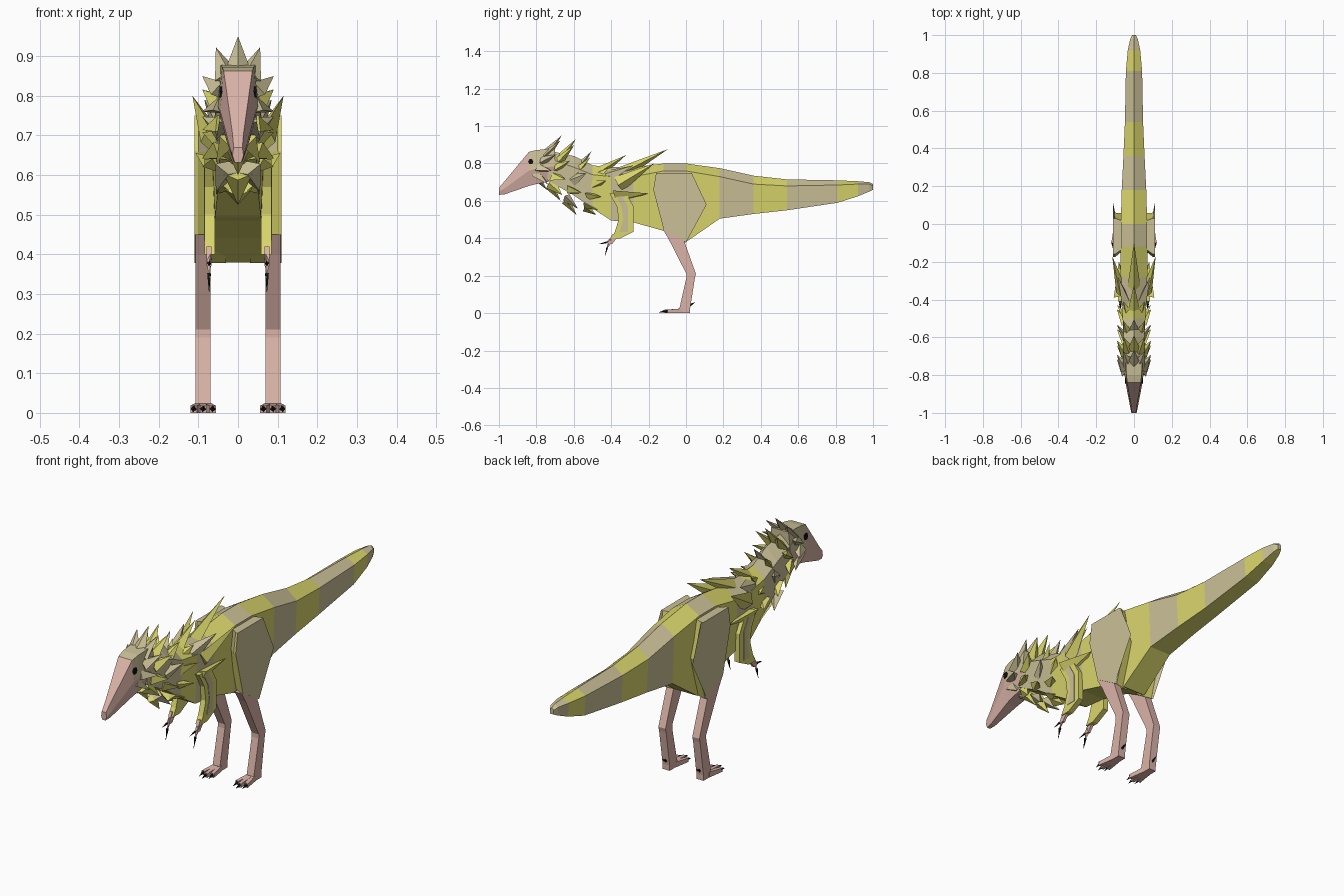
import bpy
import bmesh
import math
from mathutils import Vector

cube = bpy.data.objects.get("Cube")
if cube:
    bpy.data.objects.remove(cube)


def material(name, colour):
    mat = bpy.data.materials.new(name)
    mat.use_nodes = True
    mat.diffuse_color = (*colour, 1)
    mat.node_tree.nodes["Principled BSDF"].inputs["Base Color"].default_value = (*colour, 1)
    return mat


MATERIALS = [
    material("beige_plumage", (.60, .53, .31)),
    material("yellow_plumage", (.70, .67, .15)),
    material("pink_skin", (.70, .45, .39)),
    material("black_claw", (.005, .005, .005)),
]
BEIGE, YELLOW, PINK, BLACK = range(4)


def finish(name, bm, rule):
    """Turn a bmesh into a flat shaded object; rule is a colour or a function of a face."""
    bmesh.ops.recalc_face_normals(bm, faces=bm.faces)
    bm.normal_update()
    for face in bm.faces:
        face.material_index = rule(face) if callable(rule) else rule
    mesh = bpy.data.meshes.new(name)
    bm.to_mesh(mesh)
    bm.free()
    for mat in MATERIALS:
        mesh.materials.append(mat)
    obj = bpy.data.objects.new(name, mesh)
    bpy.context.collection.objects.link(obj)
    return obj


def loft(name, rings, rule):
    """Skin a list of equally long point rings and cap both ends."""
    bm = bmesh.new()
    loops = [[bm.verts.new(p) for p in ring] for ring in rings]
    for a, b in zip(loops, loops[1:]):
        for i in range(len(a)):
            j = (i + 1) % len(a)
            bm.faces.new((a[i], a[j], b[j], b[i]))
    bm.faces.new(loops[0])
    bm.faces.new(loops[-1])
    return finish(name, bm, rule)


def box_ring(x0, x1, y0, y1, z):
    return [(x0, y0, z), (x1, y0, z), (x1, y1, z), (x0, y1, z)]


def limb(name, side, x0, x1, sections, rule):
    """Square limb through (z, front y, back y) sections, on one side."""
    return loft(name, [box_ring(side * x0, side * x1, a, b, z) for z, a, b in sections], rule)


def spike(name, base, tip, width, depth, rule, sides=4):
    """Pointed pyramid from a base centre to a tip."""
    base, tip = Vector(base), Vector(tip)
    axis = (tip - base).normalized()
    across = axis.cross(Vector((base.x, 0, base.z - .7)))
    if across.length < .001:
        across = axis.cross(Vector((0, 0, 1)))
    across.normalize()
    up = axis.cross(across)
    bm = bmesh.new()
    ring = []
    for i in range(sides):
        t = math.tau * i / sides
        ring.append(bm.verts.new(base + across * width * math.cos(t) + up * depth * math.sin(t)))
    point = bm.verts.new(tip)
    for i in range(sides):
        bm.faces.new((ring[i], ring[(i + 1) % sides], point))
    bm.faces.new(ring)
    return finish(name, bm, rule)


# Body, neck and tail: y, top, shoulder edge, bottom, half width
BODY = [
    (-.74, .87, .83, .71, .05), (-.6, .84, .78, .63, .055),
    (-.5, .79, .74, .56, .06), (-.4, .78, .73, .495, .068),
    (-.28, .78, .73, .485, .072), (-.12, .80, .76, .44, .07),
    (0, .80, .76, .38, .07), (.18, .775, .73, .505, .065),
    (.36, .735, .69, .53, .056), (.54, .715, .68, .55, .048),
    (.81, .71, .685, .59, .043), (.92, .705, .69, .625, .033),
    (.98, .70, .69, .65, .02), (1, .69, .68, .66, .01),
]


def body_ring(y, top, edge, bottom, w):
    return [(0, y, top), (w, y, edge), (.85 * w, y, bottom), (-.85 * w, y, bottom), (-w, y, edge)]


def body_colour(face):
    y = face.calc_center_median().y
    if face.normal.z < -.6:
        return YELLOW
    bands = ((-.5, BEIGE), (-.4, YELLOW), (-.28, BEIGE), (-.12, YELLOW), (0, BEIGE),
             (.18, YELLOW), (.36, BEIGE), (.54, YELLOW), (.81, BEIGE), (.92, YELLOW))
    return next((c for limit, c in bands if y < limit), BEIGE)


loft("body_and_tail", [body_ring(*row) for row in BODY], body_colour)

# Head: y, top, bottom, top half width, cheek half width
HEAD = [(-1, .67, .632, .011, .014), (-.97, .705, .635, .014, .02),
        (-.84, .862, .68, .036, .045), (-.8, .872, .69, .04, .05), (-.7, .88, .71, .045, .055)]


def head_ring(y, top, bottom, a, b):
    mid = bottom + (top - bottom) * .45
    return [(-a, y, top), (a, y, top), (b, y, mid), (.6 * b, y, bottom), (-.6 * b, y, bottom), (-b, y, mid)]


def head_colour(face):
    c = face.calc_center_median()
    return BEIGE if c.y > -.83 and c.z > .77 else PINK


loft("head", [head_ring(*row) for row in HEAD], head_colour)

# Ruff rows: tip y, tip centre z, half height, base half height, leading colour
RUFF = [(-.705, .805, .145, .08, BEIGE), (-.63, .765, .165, .1, YELLOW),
        (-.545, .695, .17, .11, BEIGE), (-.44, .665, .14, .12, YELLOW)]
for row, (y, z, high, low, colour) in enumerate(RUFF):
    for k in range(10):
        t = math.tau * k / 10
        s, c = math.sin(t), math.cos(t)
        tip = (.095 * s, y + .04 * c, z + high * c)
        base = (.04 * s, y - .07 + .03 * c, z - .01 + low * .75 * c)
        tint = colour if k % 2 == 0 else (YELLOW if row else BEIGE)
        spike(f"ruff_feather_{row + 1}_{k + 1}", base, tip, .036, .024, tint)

# Back quills
spike("back_quill_centre", (0, -.34, .75), (0, -.096, .877), .035, .035, YELLOW)
spike("shoulder_quill_centre", (0, -.47, .75), (0, -.32, .845), .035, .03, YELLOW)

THIGH = [(-.16, .75), (.03, .75), (.11, .58), (0, .378), (-.12, .45), (-.175, .66)]


def thigh_colour(face):
    return BEIGE if abs(face.normal.x) > .6 or face.normal.z > .6 else YELLOW


for side, label in ((1, "left"), (-1, "right")):
    # Flank quills
    spike(f"{label}_flank_quill", (side * .065, -.36, .69), (side * .115, -.17, .80), .045, .03, YELLOW)
    spike(f"{label}_upper_quill", (side * .04, -.42, .73), (side * .085, -.28, .79), .04, .03, BEIGE)
    spike(f"{label}_lower_quill", (side * .06, -.38, .62), (side * .08, -.2, .64), .06, .025, YELLOW)

    # Eye
    loft(f"{label}_eye", [[(side * x, -.83 + .014 * math.cos(t), .81 + .016 * math.sin(t))
                           for t in (math.tau * i / 6 for i in range(6))]
                          for x in (.039, .047)], BLACK)

    # Thigh, slightly narrower along its inner rim
    inner = [(side * .03, -.03 + (y + .03) * .6, z) for y, z in THIGH]
    rim = [(side * .1, y if y < .05 else .06, z) for y, z in THIGH]
    outer = [(side * .11, y, z) for y, z in THIGH]
    loft(f"{label}_thigh", [inner, rim, outer], thigh_colour)

    # Lower leg and foot
    limb(f"{label}_leg", side, .07, .107,
         [(.45, -.125, -.035), (.4, -.095, -.015), (.21, .002, .053), (.19, .002, .048),
          (.025, -.035, .022), (0, -.035, .022)], PINK)
    for n, spread in enumerate((-.024, 0, .024)):
        root, end = side * (.088 + spread * .4), side * (.088 + spread)
        reach = -.1 if spread else -.115
        toe = [[(x + dx, y, z) for dx, z in ((-w, 0), (w, 0), (w, h), (-w, h))]
               for x, y, w, h in ((root, -.02, .01, .025), (end, reach, .008, .018))]
        loft(f"{label}_toe_{n + 1}", toe, PINK)
        spike(f"{label}_toe_claw_{n + 1}", (end, reach + .005, .011), (end, reach - .03, .004), .009, .009, BLACK)
    spike(f"{label}_heel_claw", (side * .088, .015, .04), (side * .088, .05, .058), .009, .009, BLACK)

    # Arm with a pale stripe along the outside
    arm = [(.64, -.41, -.32), (.57, -.37, -.28), (.5, -.36, -.28), (.435, -.38, -.28), (.4, -.4, -.35)]
    limb(f"{label}_arm", side, .058, .084, arm, YELLOW)
    limb(f"{label}_arm_stripe", side, .08, .086,
         [(z, a + .025, b - .03) for z, a, b in arm[:4]], BEIGE)

    # Hand with two fingers and claws
    x = side * .073
    limb(f"{label}_hand", side, .067, .079, [(.42, -.395, -.355), (.37, -.42, -.395)], PINK)
    for n, (knuckle, tip) in enumerate((((x, -.435, .372), (x, -.465, .37)),
                                        ((x, -.43, .335), (x, -.435, .3)))):
        spike(f"{label}_finger_{n + 1}", (x, -.4, .39), knuckle, .008, .012, PINK)
        spike(f"{label}_finger_claw_{n + 1}", Vector(knuckle).lerp(Vector((x, -.4, .39)), .3), tip, .006, .006, BLACK)
